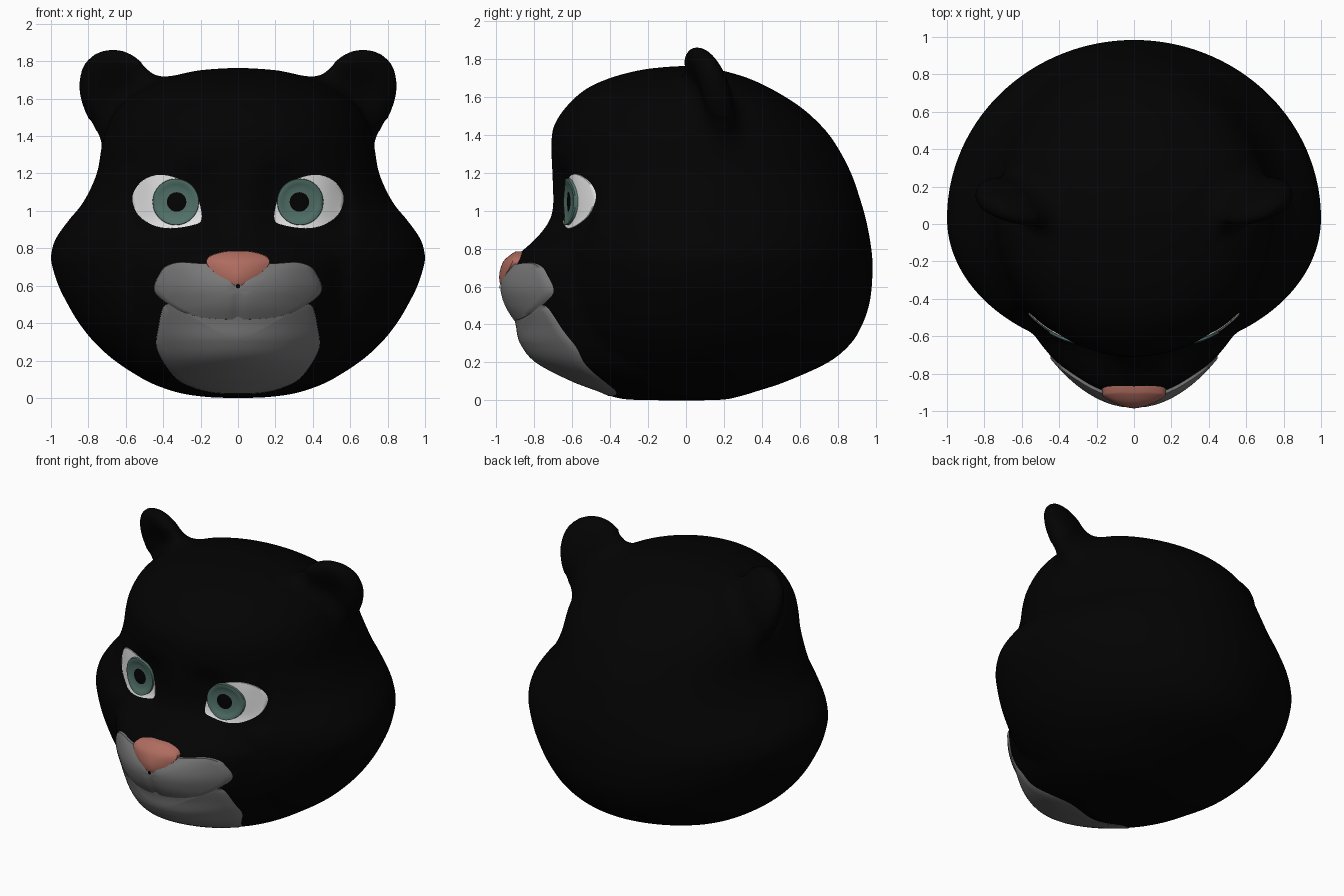
import bpy, bmesh, math
from mathutils.bvhtree import BVHTree

if "Cube" in bpy.data.objects:
    bpy.data.objects.remove(bpy.data.objects["Cube"])

# ---------- colours ----------
def mat(name, r, g, b):
    m = bpy.data.materials.new(name)
    m.diffuse_color = (r, g, b, 1)
    m.use_nodes = True
    m.node_tree.nodes["Principled BSDF"].inputs["Base Color"].default_value = m.diffuse_color
    return m

BLACK = mat("black fur", .0008, .0008, .0008)
GREY = mat("grey muzzle", .19, .19, .19)
WHITE = mat("eye white", .78, .78, .78)
GREEN = mat("green iris", .08, .16, .135)
PINK = mat("pink nose", .43, .15, .115)

# ---------- head sections: z, half width, front y, back y, muzzle depth ----------
ROWS = [(0, .03, -.12, .08, 0), (.004, .15, -.30, .2, 0), (.02, .28, -.38, .28, .01),
        (.05, .39, -.42, .38, .04), (.1, .505, -.48, .53, .11), (.2, .66, -.56, .75, .215),
        (.3, .77, -.62, .87, .235), (.4, .85, -.67, .93, .215), (.5, .91, -.69, .965, .235),
        (.6, .96, -.70, .98, .245), (.7, .992, -.70, .984, .225), (.76, 1, -.70, .982, .195),
        (.85, .975, -.70, .97, .095), (.95, .905, -.70, .95, .02), (1.05, .825, -.70, .922, 0),
        (1.2, .755, -.705, .87, 0), (1.35, .728, -.71, .79, 0), (1.45, .70, -.695, .712, 0),
        (1.55, .645, -.63, .60, 0), (1.64, .54, -.53, .455, 0), (1.7, .42, -.40, .325, 0),
        (1.74, .28, -.25, .19, 0), (1.757, .15, -.12, .11, 0), (1.764, .03, 0, .06, 0)]
YC = .03

def catmull(a, b, c, d, t):
    return .5 * (2*b + (c-a)*t + (2*a-5*b+4*c-d)*t*t + (3*b-a-3*c+d)*t**3)

def row(t):
    i = min(int(t), len(ROWS) - 2)
    p = [ROWS[max(0, min(len(ROWS) - 1, i + k))] for k in (-1, 0, 1, 2)]
    return [catmull(*q, t - i) for q in zip(*p)]

def row_at(z):
    lo, hi = 0, len(ROWS) - 1
    for _ in range(24):
        m = (lo + hi) / 2
        if row(m)[0] < z:
            lo = m
        else:
            hi = m
    return row(lo)

def front_y(x, r):
    """Face surface: elliptical front plus muzzle bump, blended to a flatter eye surface."""
    z, w, f, b, m = r
    y = YC - (YC - f) * math.sqrt(max(0, 1 - (x / w) ** 2))
    k = max(0, min(1, (z - .7) / .25))
    k = k * k * (3 - 2 * k)
    half, power = .54 - .18 * k, .9 + .4 * k
    y -= max(0, m) * max(0, 1 - (x / half) ** 2) ** power
    a = min(abs(x), .58)
    eye = -.612 + .145 * (max(0, a - .2) / .36) ** 3
    blend = math.exp(-((abs(x) - .37) / .235) ** 4 - ((z - 1.05) / .18) ** 4)
    return y + (eye - y) * blend

# ---------- helpers ----------
def make(name, verts, faces, material, closed=False):
    me = bpy.data.meshes.new(name)
    me.from_pydata(verts, [], faces)
    bm = bmesh.new()
    bm.from_mesh(me)
    if closed:
        bmesh.ops.recalc_face_normals(bm, faces=bm.faces)
    else:
        bm.normal_update()
        if sum(f.normal.y * f.calc_area() for f in bm.faces) > 0:
            bmesh.ops.reverse_faces(bm, faces=bm.faces)
    bm.to_mesh(me)
    bm.free()
    me.materials.append(material)
    ob = bpy.data.objects.new(name, me)
    bpy.context.collection.objects.link(ob)
    bpy.ops.object.select_all(action='DESELECT')
    ob.select_set(True)
    bpy.context.view_layer.objects.active = ob
    bpy.ops.object.shade_smooth_by_angle(angle=math.radians(50))
    return ob

def closed_curve(pts, steps=6):
    n, out = len(pts), []
    for i in range(n):
        p = [pts[(i + k) % n] for k in (-1, 0, 1, 2)]
        out += [tuple(catmull(*q, s / steps) for q in zip(*p)) for s in range(steps)]
    return out

def mirrored(half):
    return half + [(-x, z) for x, z in reversed(half) if x > 1e-6]

def circle(cx, cz, r, n=40):
    return [(cx + r * math.cos(2 * math.pi * i / n), cz + r * math.sin(2 * math.pi * i / n))
            for i in range(n)]

def loft(rings, n):
    return [(a * n + j, a * n + (j + 1) % n, (a + 1) * n + (j + 1) % n, (a + 1) * n + j)
            for a in range(rings - 1) for j in range(n)]

def patch(name, outline, centre, profile, material, side=1, groove=0):
    """Shell following the face; profile lists (radius fraction, height above face)."""
    n, verts = len(outline), []
    for r, off in profile:
        for px, pz in outline:
            x = centre[0] + (px - centre[0]) * r
            z = centre[1] + (pz - centre[1]) * r
            o = off - groove * math.exp(-(x / .03) ** 2)
            verts.append((x * side, front_y(x, row_at(z)) - o, z))
    faces = loft(len(profile), n)
    faces.append(tuple((len(profile) - 1) * n + j for j in range(n)))
    return make(name, verts, faces, material)

def dome(edge, rise, last=.03, n=12):
    """Profile with a buried rim, a small step and a rounded top."""
    rs = [.985 - (.985 - last) * i / n for i in range(n + 1)]
    return [(1, -.03)] + [(r, edge + rise * (1 - r * r)) for r in rs]

# ---------- head ----------
N, SUB = 144, 5
verts = []
levels = (len(ROWS) - 1) * SUB + 1
for i in range(levels):
    r = row(i / SUB)
    for j in range(N):
        t = 2 * math.pi * j / N
        x, c = r[1] * math.sin(t), math.cos(t)
        y = front_y(x, r) if c > 0 else YC - (r[3] - YC) * c
        verts.append((x, y, r[0]))
faces = loft(levels, N) + [tuple(range(N)), tuple((levels - 1) * N + j for j in range(N))]
head = make("head", verts, faces, BLACK, closed=True)
trees = [[BVHTree.FromPolygons(verts, faces)], []]

# ---------- ears: thin cupped lobes ----------
EAR = closed_curve([(.34, 1.70), (.42, 1.725), (.5, 1.785), (.58, 1.843), (.665, 1.864), (.755, 1.845),
                    (.825, 1.78), (.85, 1.68), (.836, 1.58), (.79, 1.47), (.735, 1.36),
                    (.64, 1.25), (.42, 1.32), (.28, 1.55)])
parts = [head]
for side in (1, -1):
    verts, radii = [], [.05, .2, .35, .5, .62, .74, .84, .92, .97, 1]
    prof = [(r, -1) for r in radii] + [(r, 1) for r in radii[-2::-1]]
    for r, d in prof:
        h = math.sqrt(max(0, 1 - r * r))
        for px, pz in EAR:
            x, z = .62 + (px - .62) * r, 1.58 + (pz - 1.58) * r
            y = .05 + (1.86 - z) * .25 + (x - .64) * .28
            y += .12 * h if d > 0 else -.12 * h + .09 * (1 - r * r) ** 2
            verts.append((x * side, y, z))
    n = len(EAR)
    faces = loft(len(prof), n)
    faces += [tuple(range(n)), tuple((len(prof) - 1) * n + j for j in range(n))]
    parts.append(make("ear", verts, faces, BLACK, closed=True))
    trees[1].append(BVHTree.FromPolygons(verts, faces))

# ---------- fuse ears into the head and soften the seam ----------
for p in parts:
    p.select_set(True)
bpy.context.view_layer.objects.active = head
bpy.ops.object.join()
mod = head.modifiers.new("fuse", 'REMESH')
mod.mode, mod.voxel_size = 'VOXEL', .017
bpy.context.view_layer.update()
fused = bpy.data.meshes.new_from_object(head.evaluated_get(bpy.context.evaluated_depsgraph_get()))
head.modifiers.clear()
bm = bmesh.new()
bm.from_mesh(fused)
bmesh.ops.smooth_vert(bm, verts=bm.verts, factor=.5, use_axis_x=True, use_axis_y=True, use_axis_z=True)

def gap(group, co):
    return min(t.find_nearest(co)[3] for t in group)

for reach, rounds in ((.12, 35), (.06, 25)):
    seam = [v for v in bm.verts if v.co.z > 1.1 and abs(v.co.x) > .2
            and gap(trees[1], v.co) < reach and gap(trees[0], v.co) < reach]
    for _ in range(rounds):
        bmesh.ops.smooth_vert(bm, verts=seam, factor=.5, use_axis_x=True, use_axis_y=True, use_axis_z=True)
for f in bm.faces:
    f.smooth, f.material_index = True, 0
bm.to_mesh(fused)
bm.free()
fused.materials.clear()
fused.materials.append(BLACK)
head.data = fused

# ---------- muzzle, chin, nose ----------
CHIN = closed_curve(mirrored([(0, .02), (.12, .024), (.22, .045), (.32, .09), (.39, .17), (.44, .27),
                              (.432, .37), (.395, .5), (.3, .48), (.15, .45), (0, .44)]))
patch("chin", CHIN, (0, .3), dome(.008, .012), GREY)
LIP = closed_curve(mirrored([(0, .418), (.1, .42), (.2, .43), (.3, .457), (.39, .51), (.445, .56),
                             (.45, .605), (.425, .66), (.39, .705), (.32, .727), (.22, .722),
                             (.12, .715), (0, .69)]))
patch("upper_lip", LIP, (0, .57), dome(.016, .022), GREY, groove=.012)
NOSE = closed_curve(mirrored([(0, .598), (.05, .617), (.12, .665), (.168, .715), (.157, .755),
                              (.08, .782), (0, .786)]))
patch("nose", NOSE, (0, .7), dome(.03, .022), PINK)
patch("lip_notch", circle(0, .598, .012, 12), (0, .598), [(1, .036), (.5, .038)], BLACK)

# ---------- eyes ----------
EYE = closed_curve([(.195, .945), (.198, 1.02), (.23, 1.105), (.31, 1.17), (.42, 1.195), (.51, 1.165),
                    (.56, 1.1), (.564, 1.04), (.53, .97), (.45, .92), (.36, .905), (.25, .92)])
for side, label in ((1, "left"), (-1, "right")):
    patch(label + "_eye_white", EYE, (.38, 1.05), dome(.006, .004), WHITE, side)
    patch(label + "_iris", circle(.333, 1.048, .125), (.333, 1.048),
          [(1, 0), (.98, .022), (.86, .024), (.76, .018), (.6, .014), (.4, .012), (.1, .012)],
          GREEN, side)
    patch(label + "_pupil", circle(.328, 1.048, .052, 28), (.328, 1.048),
          [(1, .015), (.5, .017), (.1, .017)], BLACK, side)
